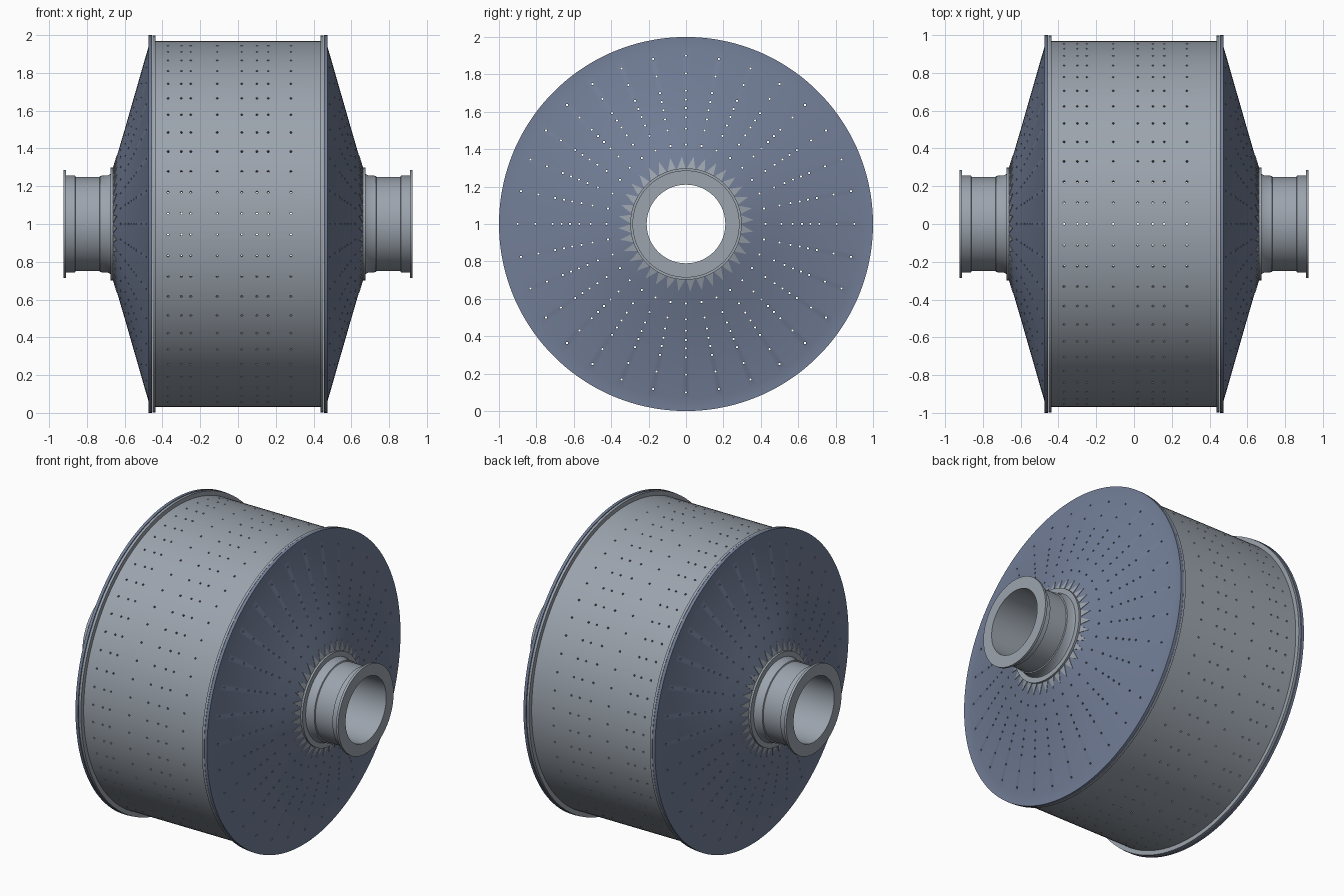
import bpy
import bmesh
from math import sin, cos, pi, radians
from mathutils import Matrix, Vector

cube = bpy.data.objects.get("Cube")
if cube:
    bpy.data.objects.remove(cube, do_unlink=True)


def material(name, rgb):
    m = bpy.data.materials.new(name)
    m.use_nodes = True
    m.diffuse_color = (*rgb, 1)
    m.node_tree.nodes["Principled BSDF"].inputs["Base Color"].default_value = (*rgb, 1)
    return m


STEEL = material("steel grey", (0.33, 0.37, 0.42))
BLUE = material("blue grey", (0.17, 0.21, 0.31))
AXIS_Z = 1.0


def around(x, r, a):
    """Point at height r from the drum axis, turned by a from the top."""
    return Vector((x, r * sin(a), AXIS_Z + r * cos(a)))


def finish(bm, name, mat):
    bmesh.ops.recalc_face_normals(bm, faces=bm.faces)
    me = bpy.data.meshes.new(name)
    bm.to_mesh(me)
    bm.free()
    ob = bpy.data.objects.new(name, me)
    bpy.context.collection.objects.link(ob)
    if mat:
        me.materials.append(mat)
    return ob


def select(ob):
    bpy.ops.object.select_all(action="DESELECT")
    ob.select_set(True)
    bpy.context.view_layer.objects.active = ob


def smooth(ob):
    select(ob)
    bpy.ops.object.shade_smooth_by_angle(angle=radians(30))


def lathe(name, profile, mat, segments, side=1):
    """Revolve a closed (x, radius) profile about the drum axis."""
    bm = bmesh.new()
    step = 2 * pi / segments
    rings = [[bm.verts.new(around(side * x, r, (i + 0.5) * step)) for x, r in profile]
             for i in range(segments)]
    n = len(profile)
    for i, ring in enumerate(rings):
        nxt = rings[(i + 1) % segments]
        for j in range(n):
            k = (j + 1) % n
            bm.faces.new((ring[j], ring[k], nxt[k], nxt[j]))
    return finish(bm, name, mat)


def rods(name, placements, length):
    """Cutter made of many small rods, each given as (centre, direction)."""
    bm = bmesh.new()
    for centre, direction in placements:
        turn = direction.to_track_quat("Z", "Y").to_matrix().to_4x4()
        bmesh.ops.create_cone(bm, cap_ends=True, segments=8, radius1=0.006, radius2=0.006,
                              depth=length, matrix=Matrix.Translation(centre) @ turn)
    ob = finish(bm, name, None)
    ob.hide_render = True
    return ob


def cut(ob, cutter):
    mod = ob.modifiers.new("bolt holes", "BOOLEAN")
    mod.operation = "DIFFERENCE"
    mod.solver = "EXACT"
    mod.object = cutter
    select(ob)
    bpy.ops.object.modifier_apply(modifier=mod.name)


# Drum shell with its two rim flanges
shell = lathe("drum_shell", [
    (-0.453, 0.94), (-0.453, 0.998), (-0.437, 0.998), (-0.437, 0.97),
    (0.437, 0.97), (0.437, 0.998), (0.453, 0.998), (0.453, 0.94)], STEEL, 108)

# Liner bolt holes in the shell
columns = (-0.37, -0.30, -0.25, -0.11, 0.02, 0.10, 0.16, 0.28)
spots = []
for i in range(54):
    a = 2 * pi * i / 54
    spots += [(around(x, 0.955, a), Vector((0, sin(a), cos(a)))) for x in columns]
shell_cutter = rods("shell_hole_cutter", spots, 0.1)
cut(shell, shell_cutter)
smooth(shell)

# Bolt holes shared by both end cones
radii = (0.9, 0.805, 0.713, 0.665, 0.62, 0.57, 0.51, 0.425)
spots = [(around(0, r, 2 * pi * i / 32), Vector((1, 0, 0))) for i in range(32) for r in radii]
cone_cutter = rods("cone_hole_cutter", spots, 1.6)

cone_profile = [(0.456, 0.94), (0.456, 1.0), (0.475, 1.0), (0.475, 0.935), (0.60, 0.5),
                (0.663, 0.285), (0.625, 0.285), (0.565, 0.5), (0.46, 0.87)]
trunnion_profile = [(0.62, 0.21), (0.62, 0.284), (0.66, 0.298), (0.675, 0.298), (0.675, 0.265),
                    (0.688, 0.258), (0.73, 0.255), (0.733, 0.248), (0.86, 0.248), (0.862, 0.256),
                    (0.91, 0.256), (0.91, 0.286), (0.925, 0.286), (0.925, 0.21)]


def cone_x(r):
    return 0.663 - (r - 0.285) * 0.293


# Ends: cone, hollow trunnion and a toothed ring where they meet
for label, side in (("left", 1), ("right", -1)):
    cone = lathe(label + "_end_cone", cone_profile, BLUE, 128, side)
    cut(cone, cone_cutter)
    smooth(cone)
    smooth(lathe(label + "_trunnion", trunnion_profile, STEEL, 96, side))

    bm = bmesh.new()
    step = 2 * pi / 36
    for i in range(36):
        a = i * step
        corners = ((0.29, a), (0.29, a + step), (0.362, a + 0.65 * step))
        low, high = ([bm.verts.new(around(side * (cone_x(r) + lift), r, t)) for r, t in corners]
                     for lift in (-0.002, 0.003))
        bm.faces.new(low)
        bm.faces.new(high)
        for j in range(3):
            k = (j + 1) % 3
            bm.faces.new((low[j], low[k], high[k], high[j]))
    finish(bm, label + "_toothed_ring", STEEL)

# Cutters are no longer needed
for cutter in (shell_cutter, cone_cutter):
    bpy.data.objects.remove(cutter, do_unlink=True)
